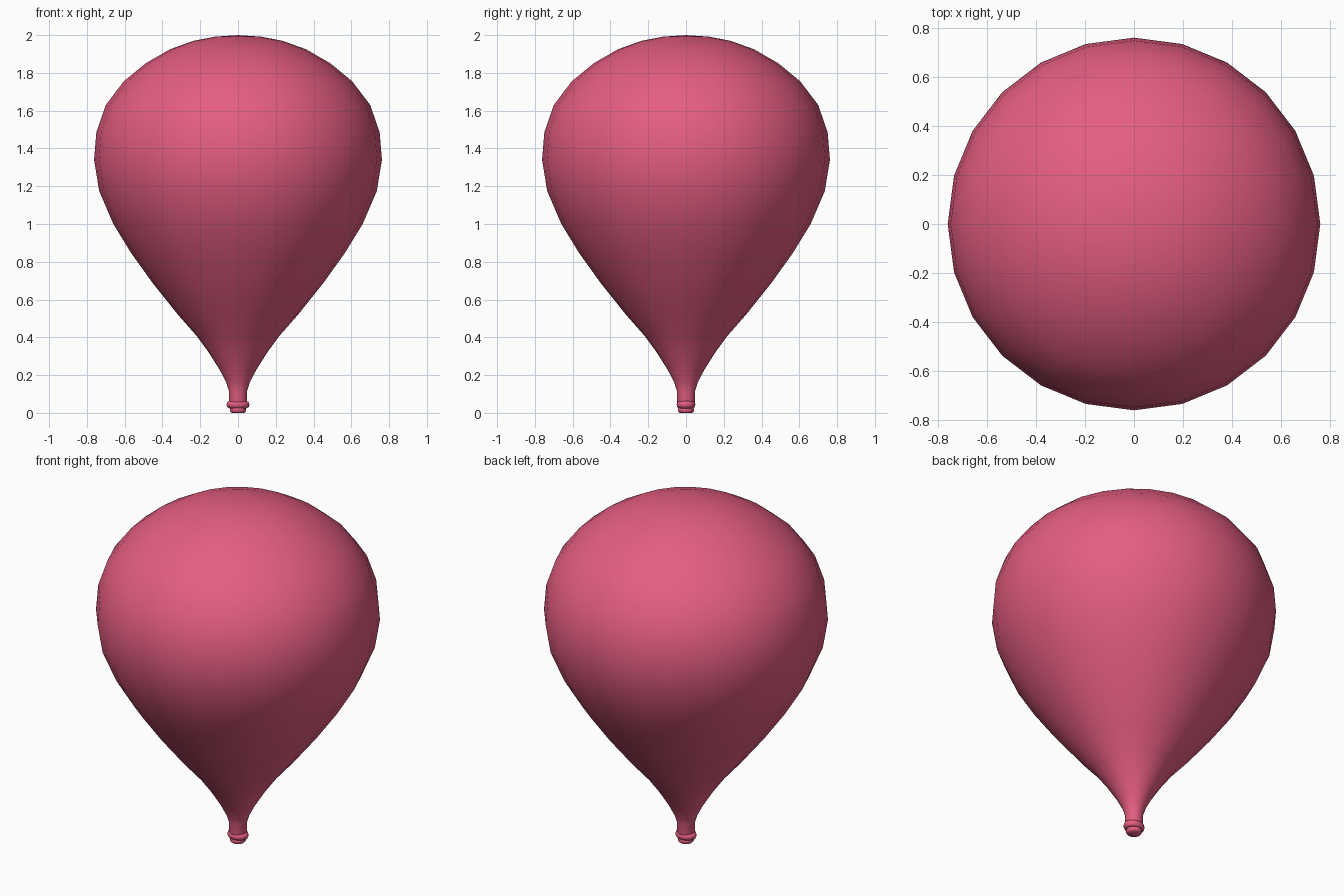
import bpy, bmesh, math

if "Cube" in bpy.data.objects:
    bpy.data.objects.remove(bpy.data.objects["Cube"])

SEG = 24

pink = bpy.data.materials.new("balloon_pink")
pink.diffuse_color = (0.78, 0.11, 0.22, 1)
pink.use_nodes = True
pink.node_tree.nodes["Principled BSDF"].inputs["Base Color"].default_value = pink.diffuse_color


def lathe(name, profile, sx=1.0, closed=False):
    """Revolve (radius, z) points around z; sx stretches the result along x."""
    bm = bmesh.new()
    rings = []
    for r, z in profile:
        if r == 0:
            rings.append([bm.verts.new((0, 0, z))] * SEG)
        else:
            rings.append([bm.verts.new((r * sx * math.cos(math.tau * i / SEG),
                                        r * math.sin(math.tau * i / SEG), z))
                          for i in range(SEG)])
    pairs = list(zip(rings, rings[1:]))
    if closed:
        pairs.append((rings[-1], rings[0]))
    for a, b in pairs:
        for i in range(SEG):
            j = (i + 1) % SEG
            bm.faces.new(list(dict.fromkeys((a[i], a[j], b[j], b[i]))))
    bmesh.ops.recalc_face_normals(bm, faces=bm.faces)
    mesh = bpy.data.meshes.new(name)
    bm.to_mesh(mesh)
    bm.free()
    mesh.materials.append(pink)
    mesh.shade_smooth()
    obj = bpy.data.objects.new(name, mesh)
    bpy.context.collection.objects.link(obj)
    return obj


# Envelope with tapering neck
lathe("balloon_body", [
    (0, 0.02), (0.04, 0.03), (0.048, 0.065), (0.048, 0.115), (0.062, 0.16),
    (0.095, 0.225), (0.155, 0.32), (0.217, 0.405), (0.318, 0.52), (0.45, 0.685),
    (0.565, 0.845), (0.66, 1.0), (0.735, 1.175), (0.762, 1.34), (0.75, 1.485),
    (0.70, 1.63), (0.605, 1.755), (0.49, 1.85), (0.36, 1.925), (0.235, 1.97),
    (0.12, 1.992), (0, 2.0)])

# Oval roll around the neck
lathe("knot_ring", [(0.036 + 0.014 * math.cos(a), 0.044 + 0.02 * math.sin(a))
                    for a in (math.tau * k / 8 for k in range(8))],
      sx=1.22, closed=True)

# Neck end below the knot
lathe("neck_lip", [(0, 0), (0.034, 0.0), (0.042, 0.008), (0.042, 0.022),
                   (0.034, 0.032), (0, 0.032)])
